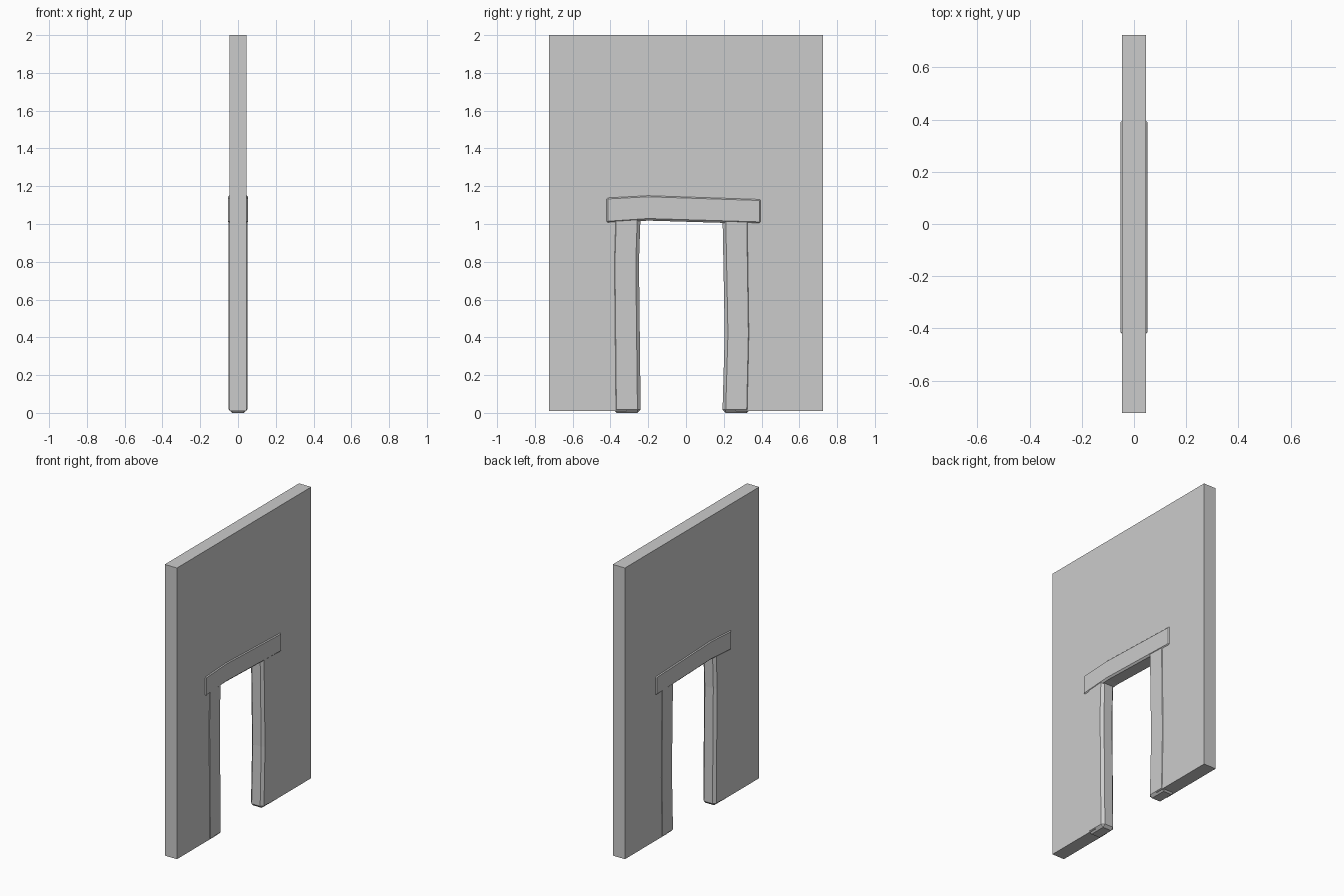
import bpy, bmesh

if "Cube" in bpy.data.objects:
    bpy.data.objects.remove(bpy.data.objects["Cube"])


def slab(name, profile, half, bevel=0.0):
    """Extrude a (y, z) outline along x, then chamfer its sharp edges."""
    bm = bmesh.new()
    face = bm.faces.new([bm.verts.new((-half, y, z)) for y, z in profile])
    ext = bmesh.ops.extrude_face_region(bm, geom=[face])
    new = [v for v in ext["geom"] if isinstance(v, bmesh.types.BMVert)]
    bmesh.ops.translate(bm, verts=new, vec=(2 * half, 0, 0))
    bmesh.ops.recalc_face_normals(bm, faces=bm.faces)
    mesh = bpy.data.meshes.new(name)
    bm.to_mesh(mesh)
    bm.free()
    obj = bpy.data.objects.new(name, mesh)
    bpy.context.collection.objects.link(obj)
    if bevel:
        mod = obj.modifiers.new("chamfer", "BEVEL")
        mod.width = bevel
        mod.segments = 1
        mod.limit_method = "ANGLE"
        mod.angle_limit = 0.6
    return obj


# Wall panel with the doorway notch, its edges hidden inside the frame
W = 0.725
slab("wall", [(-W, 0.01), (-0.315, 0.01), (-0.315, 1.08), (0.265, 1.08),
              (0.265, 0.01), (W, 0.01), (W, 2.0), (-W, 2.0)], 0.046)

# Slightly crooked door posts
slab("left_post", [(-0.385, 0), (-0.24, 0), (-0.249, 0.8), (-0.24, 1.06),
                   (-0.385, 1.06), (-0.393, 0.8)], 0.049, 0.017)
slab("right_post", [(0.193, 0), (0.338, 0), (0.347, 0.42), (0.338, 1.06),
                    (0.193, 1.06), (0.205, 0.42)], 0.049, 0.017)

# Bent lintel across the top of the doorway
slab("lintel", [(-0.425, 1.003), (-0.2, 1.018), (0.4, 1.0), (0.4, 1.135),
                (-0.2, 1.155), (-0.425, 1.143)], 0.052, 0.011)
